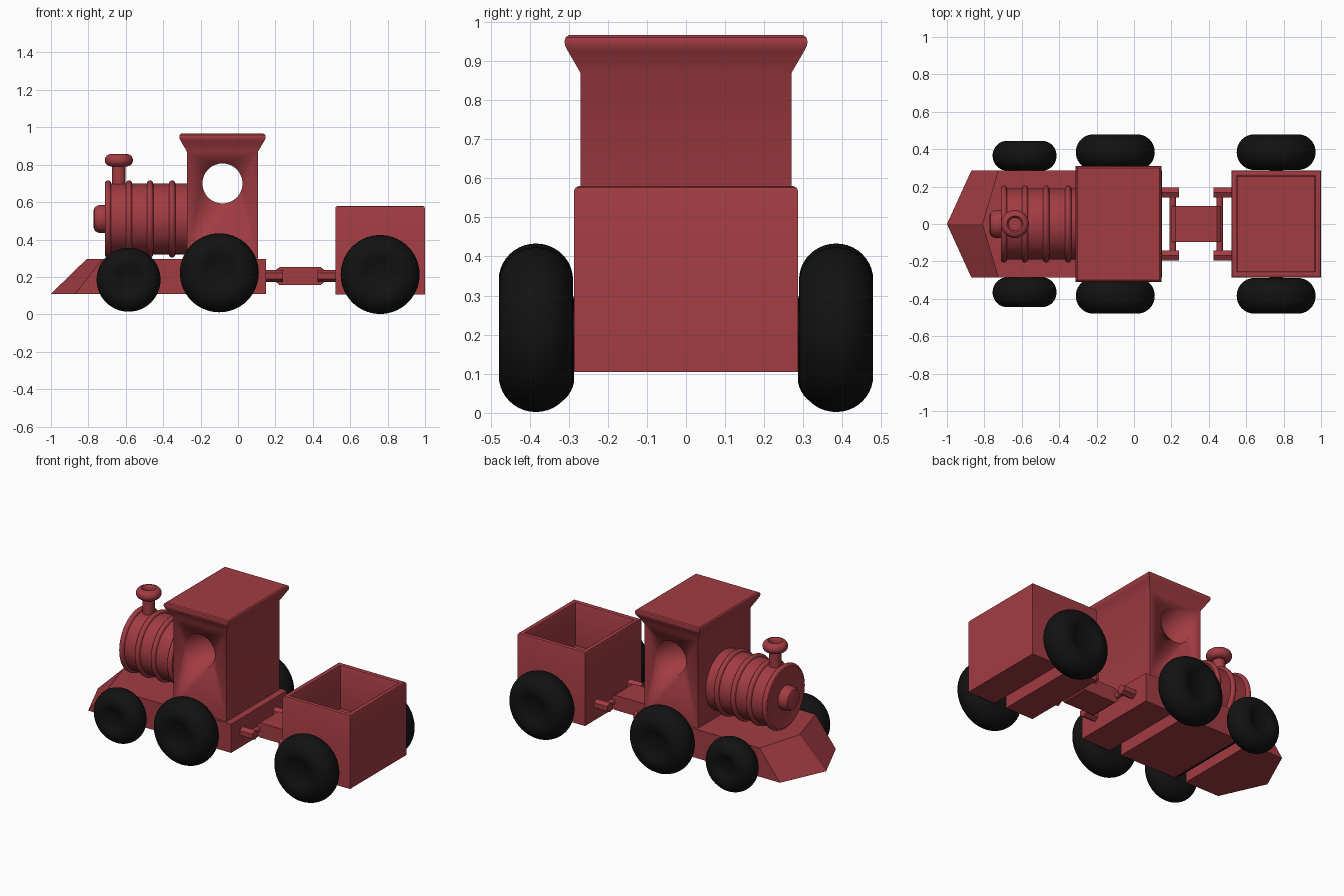
import bpy, bmesh
from math import sin, cos, pi, radians
from mathutils import Matrix, Vector

if "Cube" in bpy.data.objects:
    bpy.data.objects.remove(bpy.data.objects["Cube"])


def material(name, rgb):
    m = bpy.data.materials.new(name)
    m.diffuse_color = (*rgb, 1)
    m.use_nodes = True
    m.node_tree.nodes["Principled BSDF"].inputs["Base Color"].default_value = m.diffuse_color
    return m


RED = material("red_paint", (0.36, 0.045, 0.055))
BLACK = material("black_rubber", (0.006, 0.006, 0.006))


def finish(name, bm, mat, smooth=True):
    bmesh.ops.remove_doubles(bm, verts=bm.verts, dist=1e-5)
    bmesh.ops.recalc_face_normals(bm, faces=bm.faces)
    me = bpy.data.meshes.new(name)
    bm.to_mesh(me)
    bm.free()
    ob = bpy.data.objects.new(name, me)
    bpy.context.collection.objects.link(ob)
    me.materials.append(mat)
    if smooth:
        bpy.ops.object.select_all(action='DESELECT')
        ob.select_set(True)
        bpy.context.view_layer.objects.active = ob
        bpy.ops.object.shade_smooth_by_angle(angle=radians(35))
    return ob


def loft(name, rings, mat, smooth=True):
    """Skin closed rings of equal point count and cap both ends."""
    bm = bmesh.new()
    vs = [[bm.verts.new(p) for p in r] for r in rings]
    n = len(vs[0])
    for a, b in zip(vs, vs[1:]):
        for i in range(n):
            j = (i + 1) % n
            bm.faces.new((a[i], a[j], b[j], b[i]))
    bm.faces.new(vs[0])
    bm.faces.new(vs[-1])
    return finish(name, bm, mat, smooth)


def rect_rings(cx, hx, hy, steps):
    """Rectangular rings from (outward offset, z) steps."""
    return [[(cx + sx * (hx + o), sy * (hy + o), z)
             for sx, sy in ((-1, -1), (1, -1), (1, 1), (-1, 1))] for o, z in steps]


def lathe(name, profile, axis, origin, mat, seg=48):
    """Revolve (radius, distance along axis) points."""
    bm = bmesh.new()
    vs = [bm.verts.new((r, 0, t)) for r, t in profile]
    es = [bm.edges.new(p) for p in zip(vs, vs[1:])]
    bmesh.ops.spin(bm, geom=vs + es, cent=(0, 0, 0), axis=(0, 0, 1),
                   angle=2 * pi, steps=seg, use_duplicate=False)
    rot = Vector((0, 0, 1)).rotation_difference(Vector(axis)).to_matrix().to_4x4()
    bm.transform(Matrix.Translation(origin) @ rot)
    return finish(name, bm, mat)


def rod(name, a, b, r, mat, seg=24):
    a, b = Vector(a), Vector(b)
    d = b - a
    return lathe(name, [(0, 0), (r, 0), (r, d.length), (0, d.length)], d.normalized(), a, mat, seg)


def cut(ob, cutter):
    m = ob.modifiers.new("cut", 'BOOLEAN')
    m.operation, m.object, m.solver = 'DIFFERENCE', cutter, 'EXACT'
    bpy.context.view_layer.objects.active = ob
    bpy.ops.object.modifier_apply(modifier=m.name)
    bpy.data.objects.remove(cutter)


# Chassis with pointed nose and two axle slots
SLOT = 0.042
def chassis_ring(y, low, high):
    pts = [(low, .11)]
    for x, z in ((-.585, .225), (-.10, .26)):
        pts += [(x - SLOT, .11), (x - SLOT, z), (x + SLOT, z), (x + SLOT, .11)]
    pts += [(.15, .11), (.15, .295), (high, .295)]
    return [(x, y, z) for x, z in pts]


loft("chassis", [chassis_ring(-.285, -.87, -.725), chassis_ring(0, -1, -.81),
                 chassis_ring(.285, -.87, -.725)], RED, False)

# Cab with flared roof and round window through it
cab = loft("cab", rect_rings(-.083, .19, .27, [
    (0, .29), (0, .87), (.032, .925), (.039, .938), (.041, .95),
    (.038, .96), (.03, .966)]), RED)
cut(cab, rod("window_cutter", (-.083, -.5, .70), (-.083, .5, .70), .107, RED, 48))

# Boiler with raised bands and a front knob
prof = [(0, -.772), (.045, -.772), (.062, -.766), (.072, -.752), (.075, -.735), (.075, -.708), (.18, -.708)]
for x in (-.695, -.583, -.47, -.352):
    prof += [(.189 + .017 * sin(a), x - .017 * cos(a)) for a in [pi * i / 8 for i in range(9)]]
prof += [(.189, -.26), (0, -.26)]
lathe("boiler", prof, (1, 0, 0), (0, 0, .51), RED, 64)

# Chimney with rounded hollow lip
prof = [(0, .66), (.036, .66), (.036, .79)]
prof += [(.043 + .032 * sin(a), .824 - .033 * cos(a)) for a in [pi * i / 12 for i in range(13)]]
prof += [(.036, .85), (.033, .838), (.033, .79), (0, .79)]
lathe("chimney", prof, (0, 0, 1), (-.637, 0, 0), RED)

# Open wagon with rounded rim and axle slot
wagon = loft("wagon", rect_rings(.76, .24, .287, [
    (0, .105), (0, .566), (-.004, .576), (-.013, .58), (-.022, .58),
    (-.03, .575), (-.034, .565), (-.034, .30)]), RED)
cut(wagon, loft("slot_cutter", rect_rings(.76, SLOT, .4, [(0, 0), (0, .255)]), RED, False))

# Wheels and axles
def wheel(name, x, y, z, R, w):
    half = [(0, .76 * w), (.22 * R, .77 * w), (.34 * R, .84 * w), (.46 * R, .96 * w)]
    tyre = [(.56 * R + .44 * R * sin(a), w * cos(a)) for a in [pi * i / 20 for i in range(21)]]
    prof = half + tyre + [(r, -t) for r, t in reversed(half)]
    lathe(name, prof, (0, 1, 0), (x, y, z), BLACK, 56)


for tag, x, y, z, R, w in (("front", -.585, .365, .185, .171, .079),
                           ("middle", -.10, .384, .222, .211, .095),
                           ("wagon", .76, .384, .213, .211, .095)):
    for side, s in (("right", -1), ("left", 1)):
        wheel(f"{tag}_wheel_{side}", x, s * y, z, R, w)
    rod(f"{tag}_axle", (x, -y, z), (x, y, z), .036, BLACK)

# Coupling: hexagonal lugs, cross pins and bar
for tag, x0, x1, xp in (("loco", .14, .24, .207), ("wagon", .53, .425, .458)):
    for side, s in (("right", -1), ("left", 1)):
        rod(f"{tag}_lug_{side}", (x0, s * .168, .205), (x1, s * .168, .205), .031, RED, 6)
    rod(f"{tag}_coupling_pin", (xp, -.145, .205), (xp, .145, .205), .018, RED, 16)
bar = [(.2, .175), (.222, .157), (.443, .157), (.465, .175),
       (.465, .235), (.443, .252), (.222, .252), (.2, .235)]
loft("coupling_bar", [[(x, y, z) for x, z in bar] for y in (-.095, .095)], RED, False)
